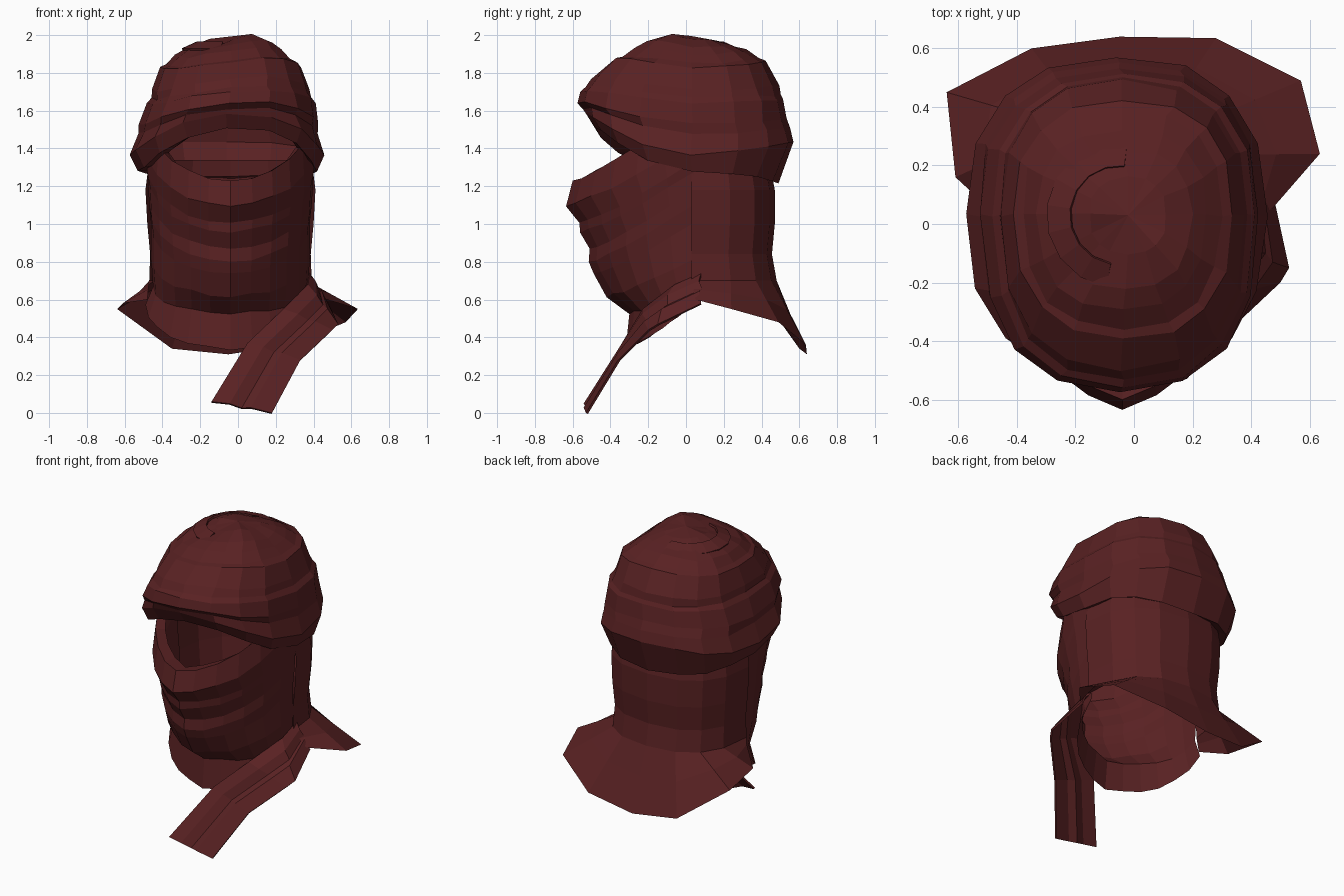
import bpy, bmesh, math, random

random.seed(4)
if "Cube" in bpy.data.objects:
    bpy.data.objects.remove(bpy.data.objects["Cube"])

cloth = bpy.data.materials.new("dark_red_cloth")
cloth.use_nodes = True
COLOUR = (0.1, 0.0155, 0.0165, 1)
cloth.diffuse_color = COLOUR
cloth.node_tree.nodes["Principled BSDF"].inputs["Base Color"].default_value = COLOUR


def loft(name, rows, closed=False, cap=None, thick=0):
    """Skin rows of points into a flat-shaded sheet."""
    bm = bmesh.new()
    grid = [[bm.verts.new(p) for p in row] for row in rows]
    n = len(grid[0])
    for low, high in zip(grid, grid[1:]):
        for i in range(n if closed else n - 1):
            j = (i + 1) % n
            bm.faces.new((low[i], low[j], high[j], high[i]))
    if cap:
        tip = bm.verts.new(cap)
        for i in range(n):
            bm.faces.new((grid[-1][i], grid[-1][(i + 1) % n], tip))
    bmesh.ops.recalc_face_normals(bm, faces=bm.faces)
    mesh = bpy.data.meshes.new(name)
    bm.to_mesh(mesh)
    bm.free()
    mesh.materials.append(cloth)
    ob = bpy.data.objects.new(name, mesh)
    bpy.context.collection.objects.link(ob)
    if thick:
        mod = ob.modifiers.new("thickness", "SOLIDIFY")
        mod.thickness = thick


def jit(a):
    return random.uniform(-a, a)


def soft(v, power=.81):
    """Push a sine or cosine outward for a squarer oval."""
    return math.copysign(abs(v) ** power, v)


def turban_ring(right, left, front, back, zf, zs, zb, n=16):
    """Tilted oval ring; heights given at front, sides and back."""
    cx, half, cy = (right + left) / 2, (left - right) / 2, 0.03
    ring = []
    for i in range(n):
        a = math.tau * i / n
        s, c = math.sin(a), math.cos(a)
        reach = cy - front if c > 0 else back - cy
        z = zs + ((zf if c > 0 else zb) - zs) * abs(c) ** 1.8
        z += 0.05 * s * max(c, 0)
        ring.append((cx + half * soft(s) + jit(.006), cy - reach * soft(c) + jit(.006), z + jit(.006)))
    return ring


# Wrapped turban: bands that bulge out and tuck under the next one
bands = [
    (-.46, .38, -.40, .45, 1.53, 1.29, 1.25),
    (-.53, .42, -.48, .49, 1.51, 1.28, 1.22),
    (-.57, .455, -.525, .57, 1.58, 1.37, 1.44),
    (-.53, .42, -.54, .55, 1.61, 1.48, 1.51),
    (-.525, .43, -.575, .53, 1.645, 1.53, 1.56),
    (-.485, .41, -.56, .515, 1.70, 1.64, 1.66),
    (-.46, .385, -.535, .50, 1.72, 1.67, 1.68),
    (-.455, .375, -.50, .49, 1.77, 1.71, 1.73),
    (-.41, .335, -.39, .42, 1.86, 1.83, 1.86),
    (-.38, .30, -.36, .39, 1.87, 1.85, 1.88),
    (-.33, .25, -.29, .32, 1.915, 1.90, 1.92),
    (-.26, .20, -.22, .25, 1.945, 1.94, 1.945),
    (-.15, .11, -.10, .16, 1.98, 1.975, 1.975),
]
loft("turban", [turban_ring(*b) for b in bands], closed=True, cap=(-.02, .03, 1.995))

# Loose cloth end coiled over the crown
coil = [[], []]
for i in range(9):
    a = math.radians(10 + 22 * i)
    for row, r, z in ((coil[0], .25, 1.93), (coil[1], .17, 1.966)):
        row.append((-.05 - r * math.sin(a), .03 - r * math.cos(a), z))
loft("crown_coil", coil, thick=.012)


def mask_row(front, zf, zs, half, n=12):
    """Curve from the right ear round the ridged nose to the left ear."""
    row = []
    for i in range(n + 1):
        t = 2 * i / n - 1
        a = math.pi / 2 * t
        c = .7 * math.cos(a) + .3 * (1 - abs(t))
        y = .04 + (front - .04) * c
        row.append((-.04 + half * math.sin(a), y, zf + (zs - zf) * (1 - c) ** 1.25 + jit(.008)))
    return row


# Face scarf: drooping folds fanning out from the ears, ending in a bib
folds = [
    (-.50, 1.22, 1.60, .40),
    (-.60, 1.23, 1.62, .44),
    (-.635, 1.10, 1.43, .45),
    (-.565, 1.01, 1.33, .45),
    (-.56, .96, 1.28, .44),
    (-.51, .87, 1.18, .435),
    (-.515, .80, 1.10, .43),
    (-.49, .74, 1.0, .42),
    (-.42, .62, .82, .42),
    (-.30, .53, .66, .41),
    (-.32, .34, .57, .45),
]
loft("face_scarf", [mask_row(*f) for f in folds])


def nape_row(z, half, back, n=8):
    """Curve from the right ear round the nape to the left ear."""
    row = []
    for i in range(n + 1):
        a = math.pi * (i / n - .5)
        row.append((-.04 + half * soft(math.sin(a)), .03 + (back - .03) * soft(math.cos(a)), z))
    return row


# Neck cloth flaring into a shoulder collar
hem = [(-.48, .04, .60), (-.61, .16, .58), (-.64, .45, .55), (-.35, .6, .34), (-.05, .64, .31),
       (.28, .635, .36), (.57, .49, .48), (.635, .24, .55), (.47, .05, .60)]
nape = [nape_row(*r) for r in ((1.34, .43, .44), (1.18, .45, .47), (1.0, .44, .47),
                               (.84, .425, .455), (.70, .43, .48))]
mid = [tuple(.55 * p + .45 * q for p, q in zip(u, v)) for u, v in zip(nape[-1], hem)]
loft("neck_cloth", nape + [mid, hem])

# Hanging scarf tail over the left shoulder, with a shallow pleat
inner = [(.38, .08, .74), (.37, -.06, .68), (.24, -.23, .55), (.05, -.33, .37), (-.14, -.53, .06)]
outer = [(.48, .08, .58), (.53, -.15, .47), (.50, -.20, .44), (.33, -.36, .28), (.18, -.53, .0)]
tail = []
for p, q in zip(inner, outer):
    row = []
    for t, lift in ((0, 0), (.3, .012), (.5, -.006), (.65, .012), (1, 0)):
        x, y, z = (u + (v - u) * t for u, v in zip(p, q))
        row.append((x, y - lift, z + lift * .6))
    tail.append(row)
loft("scarf_tail", tail, thick=.012)
